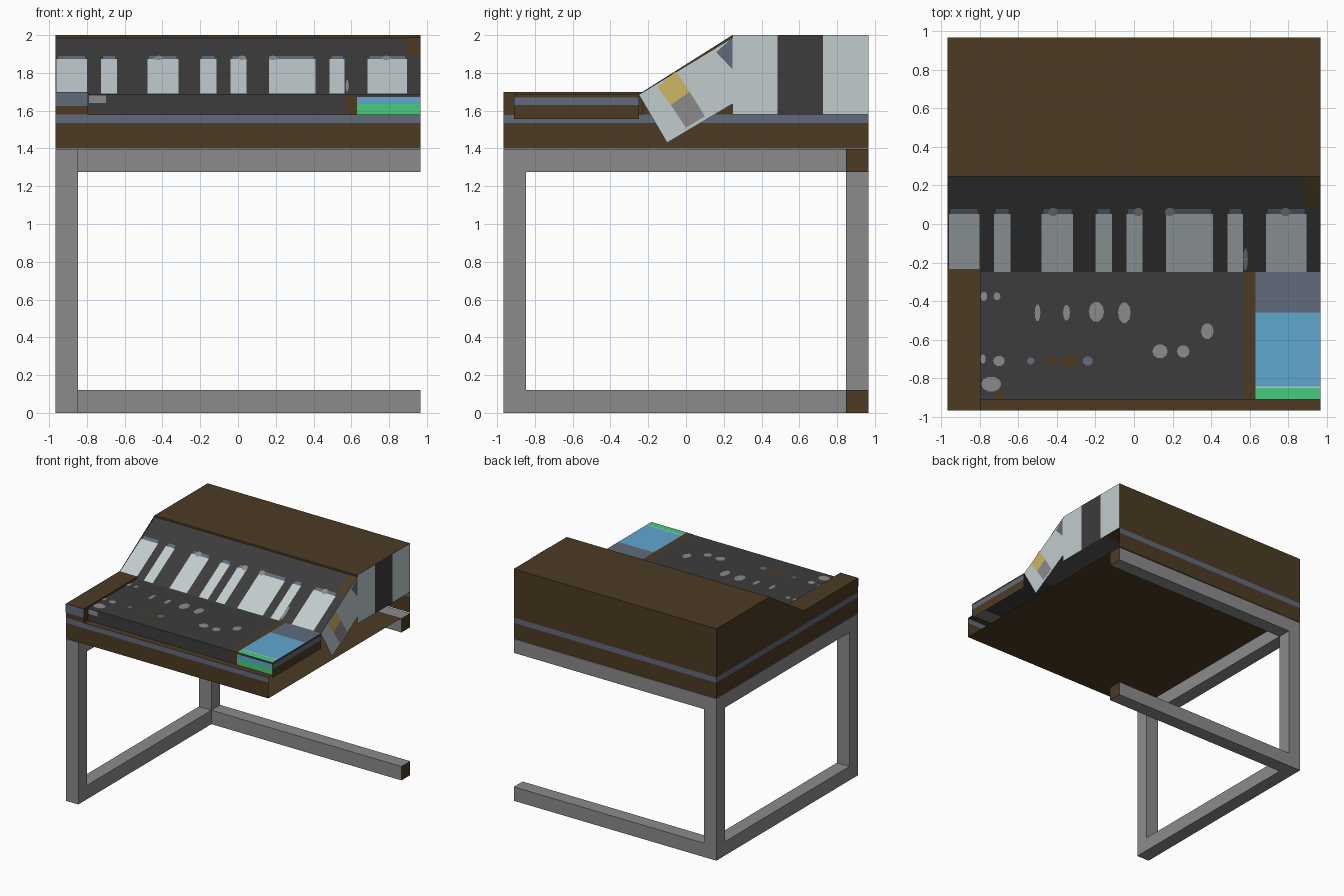
import bpy, bmesh, math
from mathutils import Vector

cube = bpy.data.objects.get("Cube")
if cube:
    bpy.data.objects.remove(cube, do_unlink=True)


def material(name, r, g, b):
    lin = [((c / 255 + 0.055) / 1.055) ** 2.4 for c in (r, g, b)] + [1.0]
    m = bpy.data.materials.new(name)
    m.use_nodes = True
    m.diffuse_color = lin
    bsdf = next(n for n in m.node_tree.nodes if n.type == 'BSDF_PRINCIPLED')
    bsdf.inputs["Base Color"].default_value = lin
    return m


BROWN = material("brown wood", 77, 59, 35)
GREY = material("steel grey", 139, 139, 139)
DARK = material("charcoal", 60, 60, 60)
SLATE = material("slate blue", 97, 107, 124)
PALE = material("pale grey", 193, 204, 206)
SKY = material("sky blue", 96, 167, 208)
GREEN = material("green", 72, 203, 128)
YELLOW = material("yellow", 206, 182, 97)

E = 0.967                        # half width and half depth
FLOOR, STRIPE, LEDGE, PANEL, RIM = 1.4, 1.535, 1.58, 1.685, 1.7
P0, P1 = -0.91, -0.25            # panel front and back
S0, S1 = Vector((0, P1, PANEL)), Vector((0, 0.245, 1.985))   # slope
SLOPE_N = Vector((1, 0, 0)).cross(S1 - S0).normalized()


def build(name, verts, faces, mats, slots=None):
    me = bpy.data.meshes.new(name)
    me.from_pydata([tuple(v) for v in verts], [], faces)
    for m in mats:
        me.materials.append(m)
    for i, s in enumerate(slots or []):
        me.polygons[i].material_index = s
    ob = bpy.data.objects.new(name, me)
    bpy.context.collection.objects.link(ob)
    return ob


def sheet(name, pts, mat):
    return build(name, pts, [list(range(len(pts)))], [mat])


def side(name, x, pts, mat):
    """Flat sheet across x, outlined by (y, z) points."""
    return sheet(name, [(x, y, z) for y, z in pts], mat)


def rect(a0, a1, b0, b1):
    return [(a0, b0), (a1, b0), (a1, b1), (a0, b1)]


def front(name, x0, x1, z0, z1, mat, y):
    return sheet(name, [(x, y, z) for x, z in rect(x0, x1, z0, z1)], mat)


def flat(name, x0, x1, y0, y1, mat, z=PANEL + 0.003):
    return sheet(name, [(x, y, z) for x, y in rect(x0, x1, y0, y1)], mat)


def on_slope(x, y, lift=0.004):
    t = (y - S0.y) / (S1.y - S0.y)
    return S0.lerp(S1, t) + Vector((x, 0, 0)) + SLOPE_N * lift


def slope_plate(name, x0, x1, y0, y1, mat):
    return sheet(name, [on_slope(x, y) for x, y in rect(x0, x1, y0, y1)], mat)


def disc(name, x, y, rx, ry, mat, place):
    ring = [i * math.tau / 10 for i in range(10)]
    return sheet(name, [place(x + rx * math.cos(a), y + ry * math.sin(a)) for a in ring], mat)


def box(name, lo, hi, mat, end_mat=None):
    ob = build(name, [], [], [mat, end_mat or mat])
    bm = bmesh.new()
    bmesh.ops.create_cube(bm, size=1)
    for v in bm.verts:
        v.co = [(l + h) / 2 + c * (h - l) for l, h, c in zip(lo, hi, v.co)]
    bm.normal_update()
    for f in bm.faces:
        f.material_index = int(f.normal.x > 0.5)
    bm.to_mesh(ob.data)
    bm.free()
    return ob


# Steel frame: a side loop and two back rails with wooden ends
T = 0.12
TOP = FLOOR - 0.004
for part, z in (("lower", 0), ("upper", TOP - T)):
    box(part + "_side_rail", (-E, -E + T, z), (-E + T, E - T, z + T), GREY)
    box(part + "_back_rail", (-E + T, E - T, z), (E, E, z + T), GREY, BROWN)
for part, y in (("front", -E), ("back", E - T)):
    box(part + "_leg", (-E, y, 0), (-E + T, y + T, TOP), GREY)

# Housing shell: one profile swept across x, open at the right-hand end
profile = [(E - T, FLOOR), (-E, FLOOR), (-E, STRIPE), (-E, LEDGE), (P0, LEDGE),
           (P0, PANEL), (P1, PANEL), (S1.y, S1.z), (S1.y, 2), (E, 2),
           (E, LEDGE), (E, STRIPE), (E, FLOOR)]
shell_mats = [BROWN, DARK, SLATE]
slots = [0, 0, 2, 0, 1, 1, 1, 0, 0, 0, 2, 0]
verts = [(x, y, z) for y, z in profile for x in (-E, E)]
faces = [(2 * i, 2 * i + 1, 2 * i + 3, 2 * i + 2) for i in range(len(slots))]
build("housing_shell", verts, faces, shell_mats, slots)

# Closed wooden end wall with its stripe
side("end_wall_base", -E, rect(-E, E, FLOOR, STRIPE)[::-1], BROWN)
side("end_wall_stripe", -E, rect(-E, E, STRIPE, LEDGE)[::-1], SLATE)
side("end_wall_top", -E, [(-E, RIM), (-0.23, RIM), (S1.y, 2), (E, 2), (E, LEDGE), (-E, LEDGE)], BROWN)

# Raised rim beside the panel
box("side_rim", (-E + 0.001, -E, LEDGE), (-0.795, -0.23, RIM), BROWN)
front("rim_front_stripe", -E, -0.795, 1.625, RIM, SLATE, -E - 0.002)

# Pale end wall of the console with its painted patches
side("console_end", E, [(P1, PANEL), (-0.1, 1.43), (S1.y, 1.635), (S1.y, S1.z)], PALE)
side("cabinet_end", E, rect(S1.y, E, LEDGE, 2), PALE)
X = E + 0.002
side("end_dark_band", X, rect(0.485, 0.725, LEDGE, 2), DARK)
side("end_yellow_patch", X, [(-0.15, 1.725), (-0.08, 1.63), (0.02, 1.70), (-0.055, 1.81)], YELLOW)
side("end_grey_patch", X, [(-0.08, 1.63), (0, 1.51), (0.10, 1.57), (0.02, 1.70)], GREY)
side("end_slate_corner", X, [(0.16, 1.91), (S1.y, 1.82), (S1.y, S1.z)], SLATE)

# Panel end
side("panel_end", E, rect(P0, P1, 1.555, PANEL), BROWN)
side("panel_end_stripe", X, rect(P0, P1, 1.63, 1.67), SLATE)

# Pale windows on the slope, each with a slate cap
windows = [(-0.96, -0.80), (-0.725, -0.64), (-0.48, -0.315), (-0.20, -0.115),
           (-0.04, 0.045), (0.165, 0.41), (0.485, 0.565), (0.685, 0.895)]
for i, (x0, x1) in enumerate(windows, 1):
    slope_plate(f"slope_window_{i}", x0, x1, P1 + 0.003, 0.055, PALE)
    slope_plate(f"slope_window_cap_{i}", x0 + 0.01, x1 - 0.01, 0.055, 0.08, SLATE)
slope_plate("slope_corner_patch", 0.89, E, 0.09, S1.y, BROWN)
for i, x in enumerate((-0.42, 0.022, 0.185, 0.785), 1):
    disc(f"slope_spot_{i}", x, 0.065, 0.025, 0.022, GREY, lambda x, y: on_slope(x, y, 0.006))
disc("slope_smudge", 0.578, -0.18, 0.012, 0.06, GREY, lambda x, y: on_slope(x, y, 0.006))

# Screen and divider on the panel, wrapping over its front edge
flat("divider_top", 0.57, 0.63, P0, P1, BROWN)
flat("screen_green_top", 0.63, E, P0, -0.85, GREEN)
flat("screen_edge_line", 0.63, E, -0.85, -0.842, PALE)
flat("screen_blue_top", 0.63, E, -0.842, -0.46, SKY)
flat("screen_slate_top", 0.63, E, -0.46, P1, SLATE)
Y = P0 - 0.003
front("divider_front", 0.57, 0.63, LEDGE, PANEL, BROWN, Y)
front("screen_green_front", 0.63, E, LEDGE, 1.635, GREEN, Y)
front("screen_blue_front", 0.63, E, 1.635, 1.672, SKY, Y)
front("screen_lip_front", 0.63, E, 1.672, PANEL, DARK, Y)

# Painted buttons on the panel
buttons = {
    GREY: [(-0.5, -0.46, 0.015, 0.045), (-0.35, -0.46, 0.018, 0.042),
           (-0.195, -0.455, 0.04, 0.053), (-0.05, -0.46, 0.033, 0.055),
           (0.38, -0.555, 0.033, 0.042), (0.135, -0.66, 0.04, 0.037),
           (0.255, -0.66, 0.033, 0.033), (-0.778, -0.375, 0.017, 0.025),
           (-0.71, -0.375, 0.018, 0.02), (-0.70, -0.71, 0.03, 0.027),
           (-0.782, -0.70, 0.013, 0.025), (-0.74, -0.83, 0.052, 0.04)],
    BROWN: [(-0.43, -0.71, 0.033, 0.027), (-0.34, -0.71, 0.045, 0.037),
            (-0.70, -0.885, 0.03, 0.022)],
    SLATE: [(-0.535, -0.71, 0.02, 0.018), (-0.24, -0.71, 0.027, 0.024)],
}
for mat, spots in buttons.items():
    for i, (x, y, rx, ry) in enumerate(spots, 1):
        disc(f"{mat.name.split()[0]}_button_{i}", x, y, rx, ry, mat,
             lambda x, y: (x, y, PANEL + 0.004))
front("panel_front_smudge", -0.79, -0.70, 1.64, 1.68, GREY, Y)
front("panel_front_scuff", -0.79, -0.74, LEDGE, 1.61, BROWN, Y)
